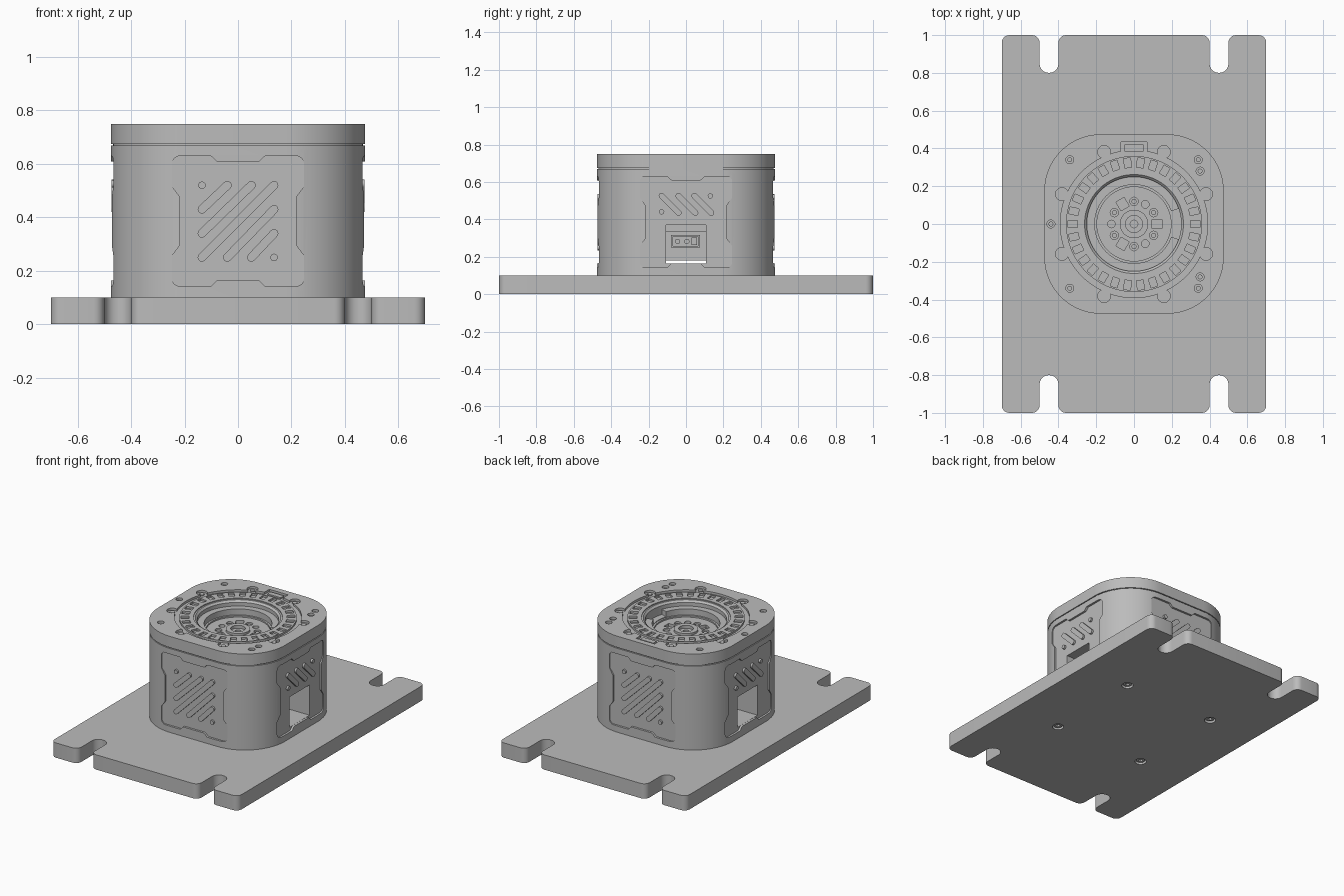
import bpy, bmesh
from math import cos, sin, pi, tau, radians
from mathutils import Matrix, Vector

cube = bpy.data.objects.get("Cube")
if cube:
    bpy.data.objects.remove(cube, do_unlink=True)

grey = bpy.data.materials.new("machined_grey")
grey.use_nodes = True
grey.diffuse_color = (0.5, 0.5, 0.5, 1)
grey.node_tree.nodes["Principled BSDF"].inputs["Base Color"].default_value = (0.5, 0.5, 0.5, 1)
parts = []


def finish(name, bm, matrix=None):
    bmesh.ops.remove_doubles(bm, verts=bm.verts, dist=1e-5)
    bmesh.ops.recalc_face_normals(bm, faces=bm.faces)
    if matrix:
        bm.transform(matrix)
    mesh = bpy.data.meshes.new(name)
    bm.to_mesh(mesh)
    bm.free()
    mesh.materials.append(grey)
    ob = bpy.data.objects.new(name, mesh)
    bpy.context.collection.objects.link(ob)
    parts.append(ob)
    return ob


def prism(name, outline, z0, z1, matrix=None):
    bm = bmesh.new()
    face = bm.faces.new([bm.verts.new((p[0], p[1], z0)) for p in outline])
    top = bmesh.ops.extrude_face_region(bm, geom=[face], use_keep_orig=True)
    verts = [v for v in top["geom"] if isinstance(v, bmesh.types.BMVert)]
    bmesh.ops.translate(bm, verts=verts, vec=(0, 0, z1 - z0))
    return finish(name, bm, matrix)


def lathe(name, profile, steps=96):
    bm = bmesh.new()
    verts = [bm.verts.new((r, 0, z)) for r, z in profile]
    edges = [bm.edges.new(pair) for pair in zip(verts, verts[1:] + verts[:1])]
    bmesh.ops.spin(bm, geom=verts + edges, cent=(0, 0, 0), axis=(0, 0, 1),
                   angle=tau, steps=steps, use_merge=True)
    return finish(name, bm)


def cut(target, cutter, keep=False):
    mod = target.modifiers.new("cut", "BOOLEAN")
    mod.operation, mod.solver, mod.object = "DIFFERENCE", "EXACT", cutter
    bpy.context.view_layer.objects.active = target
    bpy.ops.object.modifier_apply(modifier=mod.name)
    if not keep:
        parts.remove(cutter)
        bpy.data.objects.remove(cutter, do_unlink=True)


def arc(r, a0, a1, n, x=0, y=0):
    return [(x + r * cos(a0 + (a1 - a0) * i / n), y + r * sin(a0 + (a1 - a0) * i / n))
            for i in range(n + 1)]


def circle(r, x=0, y=0, n=24):
    return arc(r, 0, tau, n, x, y)[:-1]


def rect(x0, x1, y0, y1):
    return [(x0, y0), (x1, y0), (x1, y1), (x0, y1)]


def capsule(p, q, r):
    a = (Vector(q) - Vector(p)).angle_signed(Vector((1, 0)))
    return arc(r, a - pi / 2, a + pi / 2, 8, *q) + arc(r, a + pi / 2, a + pi * 1.5, 8, *p)


def mirrored(quarter):
    half = quarter + [(-x, y, r) for x, y, r in reversed(quarter)]
    return half + [(-x, -y, r) for x, y, r in half]


def fillet(corners, steps=6):
    out = []
    for i, (x, y, r) in enumerate(corners):
        p = Vector((x, y))
        a = (Vector(corners[i - 1][:2]) - p).normalized()
        b = (Vector(corners[(i + 1) % len(corners)][:2]) - p).normalized()
        half = a.angle(b) / 2
        t = r * cos(half) / sin(half)
        c = p + (a + b).normalized() * r / sin(half)
        u, v = p + a * t - c, p + b * t - c
        span = u.angle(v)
        for k in range(steps + 1):
            f = k / steps
            out.append(c + (u * sin((1 - f) * span) + v * sin(f * span)) / sin(span))
    return out


# Slotted base plate with screws underneath
plate = prism("base_plate", fillet(mirrored([
    (.7, 1, .04), (.5, 1, .04), (.5, .8, .049), (.4, .8, .049), (.4, 1, .04)])), 0, .1)
corners = [(sx * .34, sy * .34) for sx in (-1, 1) for sy in (-1, 1)]
for x, y in corners:
    cut(plate, prism("cutter", circle(.036, x, y), -.1, .035))
    screw = prism("base_screw", circle(.027, x, y), .008, .04)
    cut(screw, prism("cutter", circle(.014, x, y, 6), -.1, .025))

# Housing, seam and cap, all rounded squares
def rounded_square(h, r):
    return fillet(mirrored([(h, h, r)]), 20)

housing = prism("housing", rounded_square(.475, .3), .1, .668)
seam = prism("seam_ring", rounded_square(.467, .292), .66, .68)
cap = prism("cap", rounded_square(.475, .3), .674, .75)
bore = prism("cutter", circle(.272, n=96), .6, .9)
for ob in (housing, seam):
    cut(ob, bore, keep=True)
cut(cap, bore)

# Recessed side panels with raised ribs
panel = [(x, y + .386) for x, y in fillet(mirrored([
    (.217, .09, .015), (.247, .13, .015), (.247, .244, .03),
    (.1, .244, .015), (.08, .222, .015)]), 4)]
inner_floor, rib_top = .461, .474
front_ribs = [((-.135, .43), (-.04, .52)), ((-.135, .34), (.05, .52)), ((-.135, .25), (.135, .52)),
              ((-.04, .25), (.135, .43)), ((.05, .25), (.135, .34))]
side_ribs = [((y, .525), (y + .09, .435)) for y in (-.13, -.04, .045)]
for k in range(4):
    m = Matrix.Rotation(k * pi / 2, 4, "Z") @ Matrix.Rotation(pi / 2, 4, "X")
    cut(housing, prism("cutter", panel, inner_floor, .6, m))
    vents = side_ribs if k % 2 else front_ribs
    dots = [(-.13, .44), (.13, .525)] if k % 2 else [(-.135, .52), (.135, .25)]
    for p, q in vents:
        prism("panel_rib", capsule(p, q, .016), inner_floor - .005, rib_top, m)
    for x, y in dots:
        prism("panel_stud", circle(.014, x, y, 16), inner_floor - .005, rib_top, m)
    if k % 2:
        # Cable opening with a connector deep inside
        cut(housing, prism("cutter", rect(-.107, .107, .165, .37), .22, .6, m))
        prism("connector_shelf", rect(-.107, .107, .335, .37), .21, .26, m)
        block = prism("connector", rect(-.08, .075, .25, .315), .21, .26, m)
        cut(block, prism("cutter", rect(-.07, .065, .258, .307), .245, .3, m))
        for y in (-.045, .005):
            prism("connector_pin", circle(.014, y, .282, 12), .24, .258, m)
        prism("connector_plug", rect(.03, .06, .262, .303), .24, .258, m)
cut(housing, prism("cutter", rect(-.6, .6, -.106, .106), .165, .18))

# Lugged recess in the cap, with a key at the back
cut(cap, prism("cutter", circle(.39, n=96), .735, .9))
cut(cap, prism("cutter", rect(-.07, .07, .36, .435), .735, .9))
for k in range(8):
    a = radians(22.5 + 45 * k)
    x, y = .413 * cos(a), .413 * sin(a)
    cut(cap, prism("cutter", circle(.034, x, y), .735, .9))
    prism("lug_screw", circle(.016, x, y, 16), .73, .742)
prism("key", rect(-.05, .05, .385, .42), .73, .744)

# Cap screws
for x, y in corners + [(.35, .28), (.35, -.28), (-.44, 0)]:
    cut(cap, prism("cutter", circle(.021, x, y), .72, .9))
    prism("cap_screw", circle(.013, x, y, 16), .71, .738)

# Ring with a circle of pockets
ring = lathe("pocket_ring", [(.272, .70), (.36, .70), (.36, .748), (.272, .748)])
pockets = bmesh.new()
for k in range(30):
    spot = Matrix.Rotation(tau * k / 30, 4, "Z") @ Matrix.Translation((.325, 0, .75))
    bmesh.ops.create_cube(pockets, size=1, matrix=spot @ Matrix.Diagonal((.05, .036, .05, 1)))
cut(ring, finish("cutter", pockets))

# Stepped rotating hub
hub = lathe("hub", [(0, .6), (.273, .6), (.273, .742), (.262, .742), (.25, .73), (.25, .705),
                    (.208, .705), (.208, .665), (.196, .665), (.196, .655), (.075, .655),
                    (.075, .67), (.045, .67), (.045, .65), (.02, .65), (.02, .63), (0, .63)])
cut(hub, prism("cutter", arc(.25, -.33, .33, 12) + arc(.2, .33, -.33, 12), .67, .9))
for k in range(6):
    a = tau * k / 6
    x, y = .12 * cos(a + pi / 6), .12 * sin(a + pi / 6)
    cut(hub, prism("cutter", circle(.022, x, y), .63, .9))
    prism("hub_screw", circle(.013, x, y, 16), .62, .648)
    if k % 2:
        cut(hub, prism("cutter", circle(.02, .12 * cos(a), .12 * sin(a)), .63, .9))
    else:
        cut(hub, prism("cutter", rect(.095, .148, -.025, .025), .635, .9,
                       Matrix.Rotation(a, 4, "Z")))

# Smooth the curved walls, keep edges sharp
bpy.ops.object.select_all(action="DESELECT")
for ob in parts:
    ob.select_set(True)
bpy.context.view_layer.objects.active = housing
bpy.ops.object.shade_smooth_by_angle(angle=radians(25))
